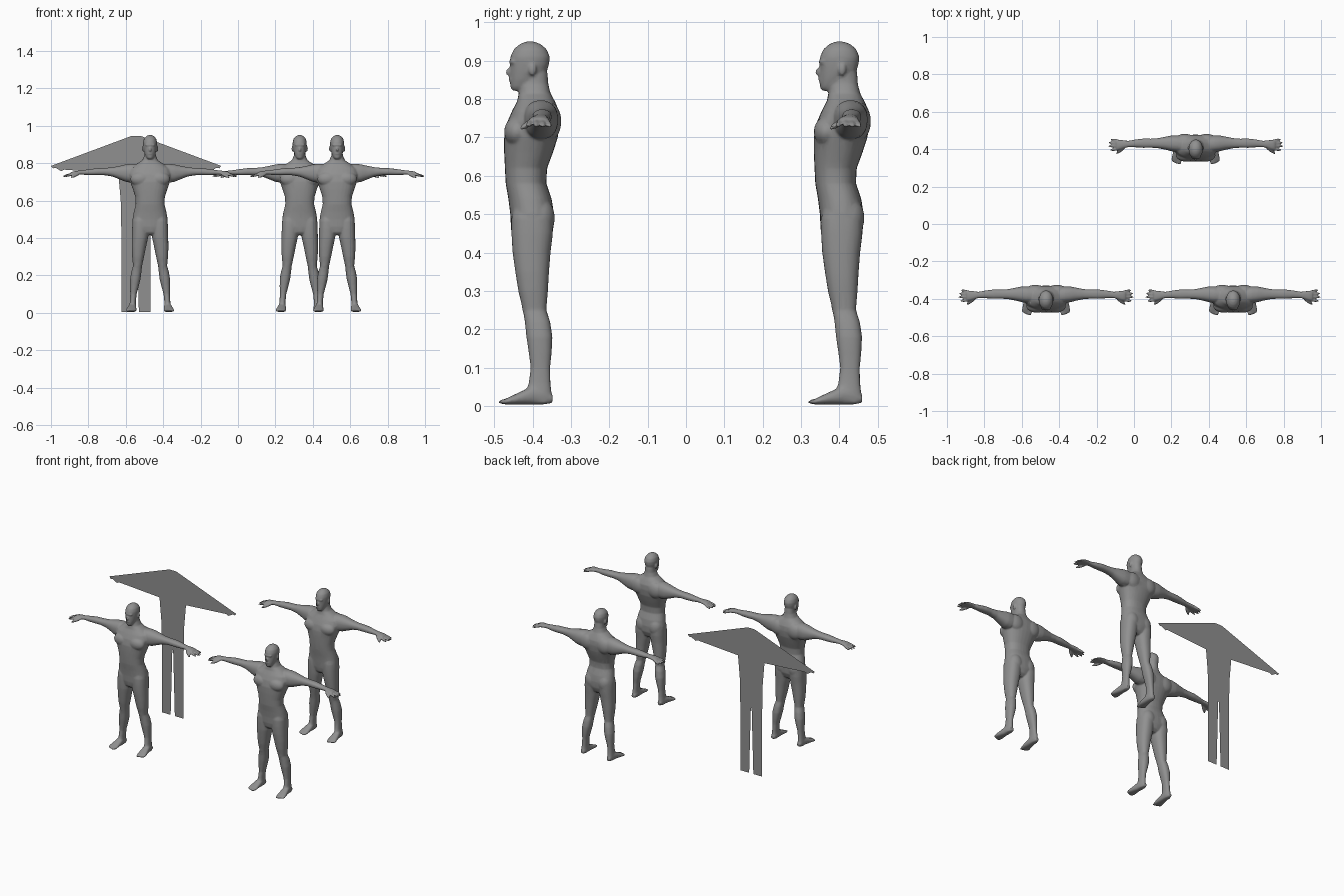
import bpy, bmesh, math
from mathutils import Matrix, Vector


def loft(bm, axis, rings, side=1, n=28, power=2.3):
    """Closed tube along an axis; ring = (t, centre a, half a, low b, high b)."""
    loops = []
    for t, ca, ra, b0, b1 in rings:
        loop = []
        for i in range(n):
            ang = 2 * math.pi * i / n
            c, s = math.cos(ang), math.sin(ang)
            a = ca + ra * math.copysign(abs(c) ** (2 / power), c)
            b = (b0 + b1) / 2 + (b1 - b0) / 2 * math.copysign(abs(s) ** (2 / power), s)
            x, y, z = {"z": (a, b, t), "y": (a, t, b), "x": (t, a, b)}[axis]
            loop.append(bm.verts.new((x * side, y, z)))
        loops.append(loop)
    for l0, l1 in zip(loops, loops[1:]):
        for i in range(n):
            j = (i + 1) % n
            bm.faces.new((l0[i], l0[j], l1[j], l1[i]))
    bm.faces.new(loops[0])
    bm.faces.new(loops[-1])


def blob(bm, centre, radii, rot=None):
    m = Matrix.Translation(centre) @ (rot or Matrix()) @ Matrix.Diagonal((*radii, 1))
    bmesh.ops.create_icosphere(bm, subdivisions=3, radius=1, matrix=m)


def digit(bm, start, end, r, side):
    """Finger or toe as a stretched ellipsoid between two points."""
    a, b = (Vector((p[0] * side, p[1], p[2])) for p in (start, end))
    rot = (b - a).to_track_quat('X', 'Z').to_matrix().to_4x4()
    blob(bm, (a + b) / 2, ((b - a).length / 2, r, r), rot)


TORSO = [(.415, 0, .030, -.035, .025), (.43, 0, .055, -.050, .042), (.46, 0, .088, -.056, .054),
         (.50, 0, .094, -.058, .056), (.54, 0, .087, -.063, .050), (.58, 0, .077, -.070, .036),
         (.62, 0, .079, -.072, .038), (.66, 0, .092, -.074, .053), (.70, 0, .106, -.074, .066),
         (.74, 0, .115, -.066, .071), (.77, 0, .108, -.053, .069), (.795, 0, .073, -.040, .058),
         (.815, 0, .042, -.036, .047), (.84, 0, .031, -.033, .041), (.87, 0, .028, -.025, .039)]
HEAD = [(.822, 0, .012, -.053, -.030), (.832, 0, .021, -.058, -.005), (.85, 0, .029, -.059, .02),
        (.87, 0, .034, -.059, .036), (.89, 0, .037, -.058, .043), (.91, 0, .038, -.058, .045),
        (.93, 0, .033, -.049, .037), (.943, 0, .022, -.034, .022), (.950, 0, .009, -.018, .004)]
LEG = [(.54, .045, .020, -.030, .020), (.52, .048, .036, -.048, .042), (.49, .050, .044, -.055, .053),
       (.45, .052, .044, -.055, .053), (.40, .054, .043, -.052, .047), (.35, .060, .038, -.045, .043),
       (.30, .064, .032, -.037, .040), (.25, .067, .024, -.025, .036), (.22, .073, .027, -.020, .046),
       (.18, .079, .028, -.016, .052), (.14, .084, .023, -.010, .050), (.10, .089, .017, -.005, .046),
       (.06, .092, .016, -.010, .047), (.03, .094, .018, -.02, .050), (.008, .094, .017, -.02, .048)]
FOOT = [(.052, .093, .012, .008, .03), (.03, .093, .018, .004, .05), (0, .095, .021, .004, .052),
        (-.03, .098, .025, .004, .038), (-.06, .101, .029, .004, .024), (-.074, .101, .026, .004, .017)]
ARM = [(.05, .020, .025, .72, .78), (.07, .020, .040, .705, .795), (.10, .022, .045, .695, .797),
       (.13, .024, .042, .70, .793), (.16, .025, .035, .712, .786), (.20, .025, .027, .728, .778),
       (.24, .025, .024, .735, .774), (.28, .025, .025, .735, .773), (.32, .024, .021, .735, .768),
       (.36, .021, .017, .738, .762), (.38, .020, .020, .738, .760), (.41, .017, .027, .734, .756),
       (.425, .016, .025, .733, .751)]


def body_mesh():
    bm = bmesh.new()
    # torso, head, nose, brow, chin
    loft(bm, "z", TORSO)
    loft(bm, "z", HEAD, power=2.1)
    blob(bm, (0, -.059, .871), (.007, .012, .011))
    blob(bm, (0, -.051, .897), (.028, .010, .007))
    blob(bm, (0, -.055, .851), (.013, .008, .006))
    for s in (1, -1):
        # limbs
        loft(bm, "z", LEG, s)
        loft(bm, "y", FOOT, s)
        loft(bm, "x", ARM, s)
        # ear, chest, shoulder blade, buttock, kneecap
        blob(bm, (s * .038, .0, .877), (.006, .010, .016))
        blob(bm, (s * .050, -.040, .715), (.056, .034, .040))
        blob(bm, (s * .058, .045, .742), (.052, .030, .050))
        blob(bm, (s * .044, .020, .49), (.045, .038, .055))
        blob(bm, (s * .068, -.016, .262), (.016, .012, .026))
        # fingers and thumb
        for y0, y1, tip in ((-.004, -.012, .460), (.010, .009, .470), (.023, .029, .468), (.034, .047, .457)):
            digit(bm, (.398, y0, .746), (tip, y1, .728), .0075, s)
        digit(bm, (.372, .008, .748), (.426, -.032, .722), .0085, s)
        # toes
        for i, tip in enumerate((-.090, -.089, -.086, -.082, -.076)):
            x = .083 + .0095 * i
            digit(bm, (x, -.045, .014), (x + .002, tip, .010), .0075 - .0005 * i, s)
    bmesh.ops.recalc_face_normals(bm, faces=bm.faces)
    me = bpy.data.meshes.new("human_body")
    bm.to_mesh(me)
    bm.free()
    return me


dark = bpy.data.materials.new("dark_grey")
dark.diffuse_color = (.28, .28, .28, 1)


def add_object(name, me, loc):
    ob = bpy.data.objects.new(name, me)
    ob.location = loc
    bpy.context.collection.objects.link(ob)
    return ob


# three standing figures at falling levels of detail
body = body_mesh()
body.materials.append(dark)
for name, loc, ratio in (("figure_high_detail", (.53, -.40, 0), .5),
                         ("figure_medium_detail", (-.47, -.40, 0), .25),
                         ("figure_low_detail", (.33, .407, 0), .12)):
    ob = add_object(name, body, loc)
    fuse = ob.modifiers.new("fuse", 'REMESH')
    fuse.mode = 'VOXEL'
    fuse.voxel_size = .004
    fuse.use_smooth_shade = True
    soft = ob.modifiers.new("soften", 'SMOOTH')
    soft.factor = .5
    soft.iterations = 6
    thin = ob.modifiers.new("reduce", 'DECIMATE')
    thin.ratio = ratio

# flat cut-out figure, lowest level of detail: half outline mirrored, then filled
outline = [(.025, .945), (.455, .785), (.445, .772), (.43, .775), (.40, .757), (.385, .765),
           (.095, .745), (.082, .60), (.078, .40), (.078, .005), (.015, .005), (.003, .43)]
pts = outline + [(-x, z) for x, z in reversed(outline)]
bm = bmesh.new()
face = bm.faces.new([bm.verts.new((x, 0, z)) for x, z in reversed(pts)])
face.normal_update()
bmesh.ops.triangulate(bm, faces=[face])
me = bpy.data.meshes.new("flat_silhouette")
bm.to_mesh(me)
bm.free()
me.materials.append(dark)
add_object("flat_silhouette", me, (-.545, .11, 0))
